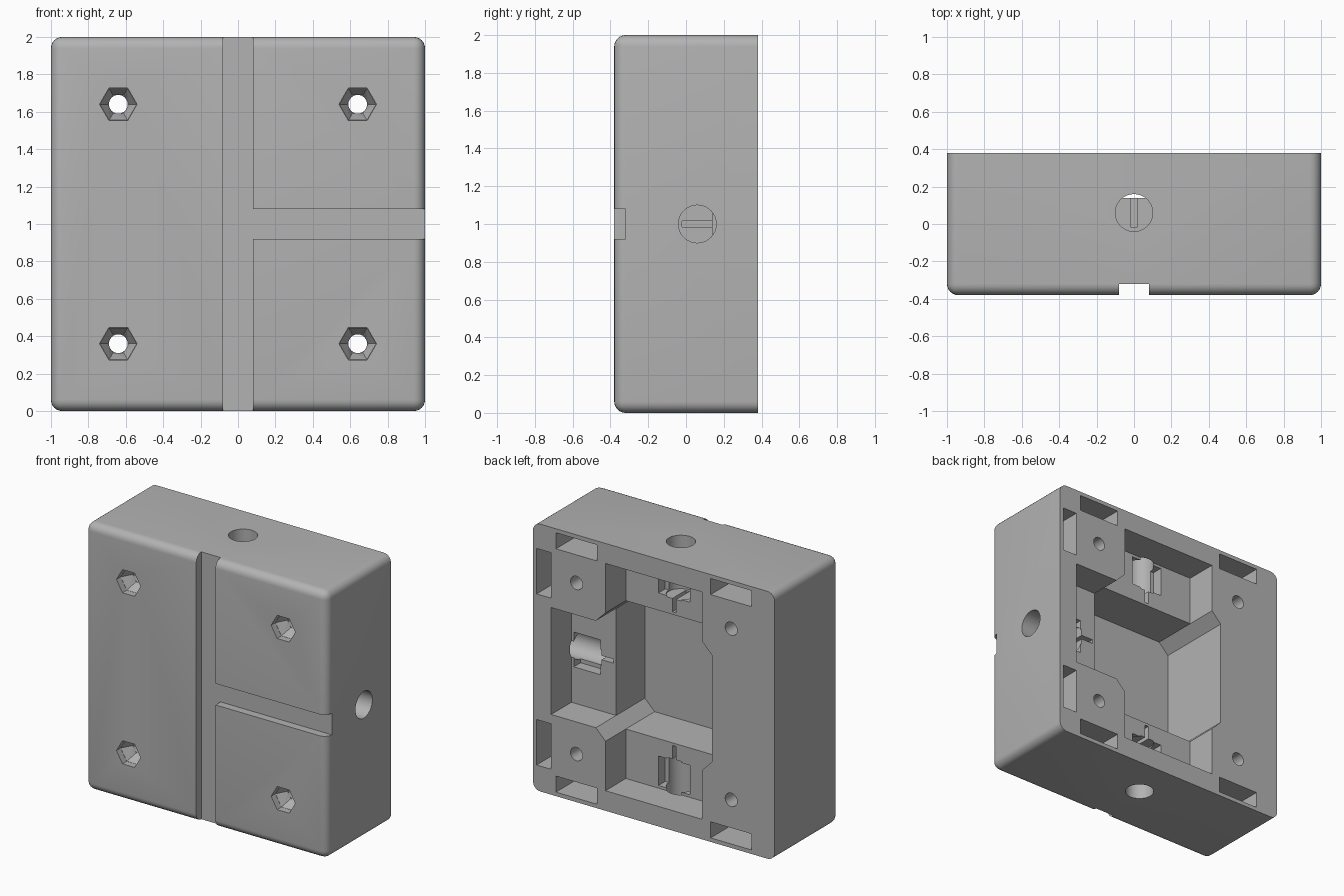
import bpy, bmesh
from math import radians
from mathutils import Matrix, Vector

cube = bpy.data.objects.get("Cube")
if cube:
    bpy.data.objects.remove(cube, do_unlink=True)

grey = bpy.data.materials.new("plain grey")
grey.use_nodes = True
grey.diffuse_color = (0.45, 0.45, 0.45, 1)
grey.node_tree.nodes["Principled BSDF"].inputs["Base Color"].default_value = grey.diffuse_color

BACK, FRONT, HALF = 0.38, -0.38, 1.0
AXIS_Y, POCKET_Y, WELL_Y = 0.06, 0.14, -0.20
cutters = []


def to_object(name, bm):
    bmesh.ops.recalc_face_normals(bm, faces=bm.faces)
    mesh = bpy.data.meshes.new(name)
    bm.to_mesh(mesh)
    bm.free()
    mesh.materials.append(grey)
    obj = bpy.data.objects.new(name, mesh)
    bpy.context.scene.collection.objects.link(obj)
    return obj


def box_mesh(x, y, z):
    bm = bmesh.new()
    bmesh.ops.create_cube(bm, size=1)
    for v in bm.verts:
        v.co = [lo + (c + 0.5) * (hi - lo) for c, (lo, hi) in zip(v.co, (x, y, z))]
    return bm


def cutter(name, bm, turn=0):
    # turn the cutter about the block centre
    centre = Vector((0, 0, HALF))
    bmesh.ops.rotate(bm, verts=bm.verts, cent=centre, matrix=Matrix.Rotation(radians(turn), 3, 'Y'))
    obj = to_object(name, bm)
    obj.hide_render = True
    cutters.append(obj)


def cut_box(name, x, y, z, turn=0):
    cutter(name, box_mesh(x, y, z), turn)


def cut_cone(name, start, end, r1, r2, sides, turn=0):
    a, b = Vector(start), Vector(end)
    bm = bmesh.new()
    bmesh.ops.create_cone(bm, cap_ends=True, segments=sides, radius1=r1, radius2=r2, depth=(b - a).length)
    spin = (b - a).to_track_quat('Z', 'X').to_matrix().to_4x4()
    bmesh.ops.transform(bm, matrix=Matrix.Translation((a + b) / 2) @ spin, verts=bm.verts)
    cutter(name, bm, turn)


# Block, rounded everywhere except round the open back
bm = box_mesh((-1, 1), (FRONT, BACK), (0, 2))
round_edges = [e for e in bm.edges if min(v.co.y for v in e.verts) < 0]
bmesh.ops.bevel(bm, geom=round_edges, offset=0.06, segments=6, profile=0.5, affect='EDGES')
housing = to_object("housing", bm)

# T-shaped groove on the front
cut_box("groove_vertical", (-0.08, 0.08), (-0.5, -0.32), (-0.1, 2.1))
cut_box("groove_side", (0, 1.1), (-0.5, -0.32), (0.92, 1.08))

# Eight-sided central well
bm = bmesh.new()
a, b = 0.48, 0.40
outline = [(a, b), (b, a), (-b, a), (-a, b), (-a, -b), (-b, -a), (b, -a), (a, -b)]
base = bm.faces.new([bm.verts.new((x, WELL_Y, HALF + z)) for x, z in outline])
grown = bmesh.ops.extrude_face_region(bm, geom=[base])["geom"]
bmesh.ops.translate(bm, vec=(0, 0.7, 0), verts=[g for g in grown if isinstance(g, bmesh.types.BMVert)])
cutter("well", bm)

# Three sockets, drawn upwards and turned to the top, the side and the bottom
for turn in (0, 90, 180):
    cut_box("pocket", (-0.4, 0.4), (POCKET_Y, 0.5), (1.3, 1.85), turn)
    cut_box("socket_opening", (-0.13, 0.13), (AXIS_Y, 0.2), (1.61, 1.83), turn)
    cut_cone("socket_bore", (0, AXIS_Y, 1.6), (0, AXIS_Y, 2.1), 0.1, 0.1, 32, turn)
    cut_box("lead_slit", (-0.015, 0.015), (-0.02, 0.2), (1.5, 1.65), turn)

# Corner screw holes with nut recesses, and slots in the back rim
for sx in (-1, 1):
    for sz in (-1, 1):
        x, z = 0.64 * sx, HALF + 0.64 * sz
        cut_cone("screw_hole", (x, -0.5, z), (x, 0.5, z), 0.05, 0.05, 24)
        cut_cone("nut_recess", (x, -0.5, z), (x, -0.33, z), 0.1, 0.1, 6)
        cut_cone("nut_taper", (x, -0.331, z), (x, -0.25, z), 0.099, 0.056, 6)
        z_mid = HALF + 0.91 * sz
        cut_box("rim_slot", (x - 0.17, x + 0.17), (0, 0.5), (z_mid - 0.06, z_mid + 0.06))
        if sx > 0:
            cut_box("side_slot", (0.85, 0.97), (0, 0.5), (z - 0.17, z + 0.17))

# Carve the block
for obj in cutters:
    mod = housing.modifiers.new(obj.name, 'BOOLEAN')
    mod.operation, mod.solver, mod.object = 'DIFFERENCE', 'EXACT', obj
carved = bpy.data.meshes.new_from_object(housing.evaluated_get(bpy.context.evaluated_depsgraph_get()))
housing.modifiers.clear()
housing.data = carved
for obj in cutters:
    bpy.data.objects.remove(obj, do_unlink=True)
carved.materials.clear()
carved.materials.append(grey)
for face in carved.polygons:
    face.material_index = 0

bpy.ops.object.select_all(action='DESELECT')
housing.select_set(True)
bpy.context.view_layer.objects.active = housing
bpy.ops.object.shade_smooth_by_angle(angle=radians(30))
